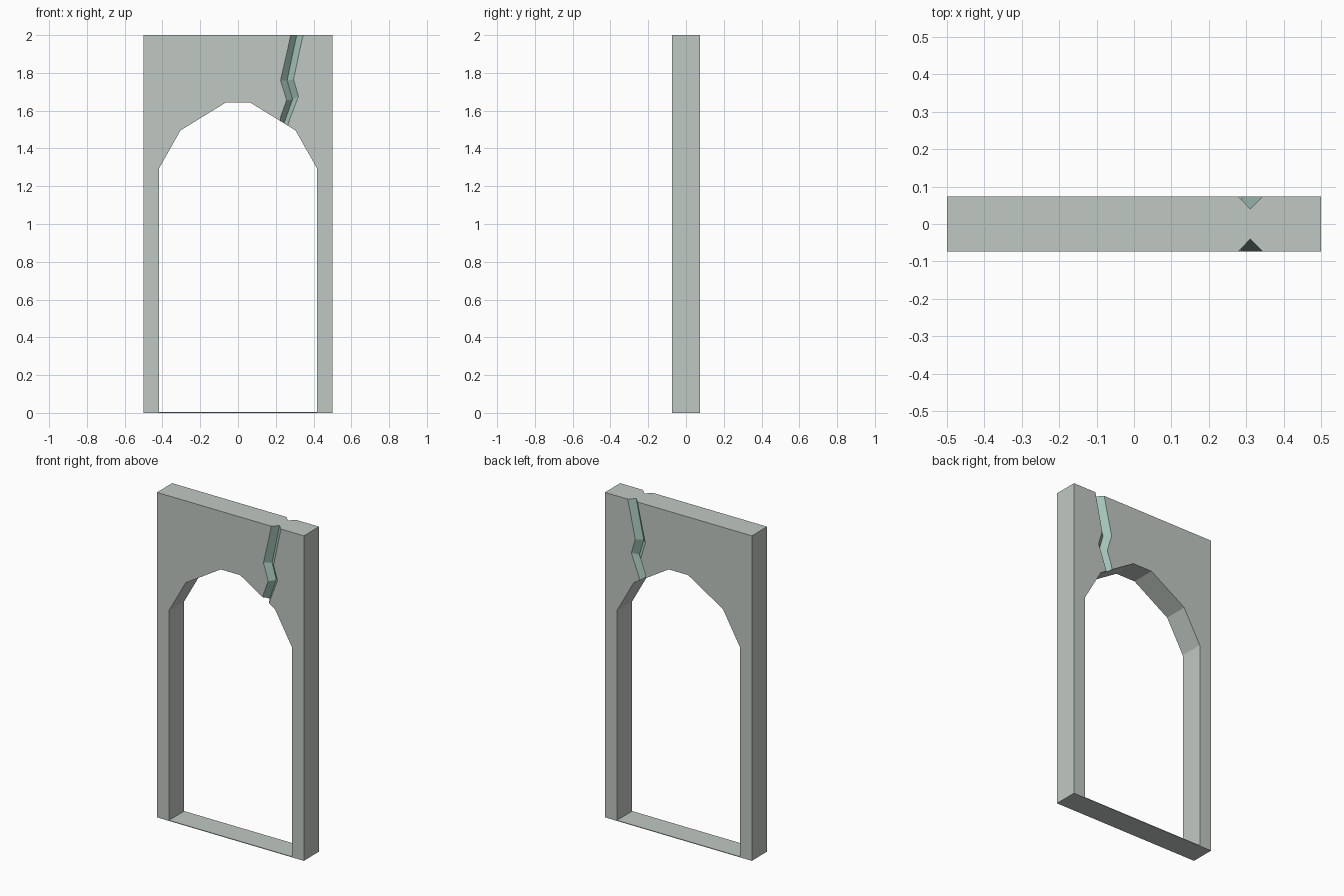
import bpy, bmesh

HALF_DEPTH = 0.074
CRACK_DEPTH = 0.034
SILL = 0.004


def make_material(name, color):
    mat = bpy.data.materials.new(name)
    mat.use_nodes = True
    mat.diffuse_color = color
    mat.node_tree.nodes["Principled BSDF"].inputs["Base Color"].default_value = color
    return mat


def add_object(name, bm):
    bmesh.ops.recalc_face_normals(bm, faces=bm.faces)
    mesh = bpy.data.meshes.new(name)
    bm.to_mesh(mesh)
    bm.free()
    obj = bpy.data.objects.new(name, mesh)
    bpy.context.scene.collection.objects.link(obj)
    return obj


def extrude_profile(name, points, half_depth):
    """Closed x-z outline given depth along y."""
    bm = bmesh.new()
    face = bm.faces.new([bm.verts.new((x, -half_depth, z)) for x, z in points])
    solid = bmesh.ops.extrude_face_region(bm, geom=[face])
    moved = [v for v in solid["geom"] if isinstance(v, bmesh.types.BMVert)]
    bmesh.ops.translate(bm, verts=moved, vec=(0, 2 * half_depth, 0))
    return add_object(name, bm)


def crack_cutter(name, stations, side):
    """V-shaped wedge following the crack, on the front (-1) or back (+1)."""
    bm = bmesh.new()
    rings = []
    for left, mid, right in stations:
        ring = [bm.verts.new((mid[0], side * (HALF_DEPTH - CRACK_DEPTH), mid[1]))]
        for edge in (left, right):
            # Carry the wedge past the wall so it cuts cleanly
            x, z = (2 * e - m for e, m in zip(edge, mid))
            ring.append(bm.verts.new((x, side * (HALF_DEPTH + CRACK_DEPTH), z)))
        rings.append(ring)
    for a, b in zip(rings, rings[1:]):
        for i in range(3):
            j = (i + 1) % 3
            bm.faces.new((a[i], a[j], b[j], b[i]))
    bm.faces.new(rings[0])
    bm.faces.new(rings[-1])
    bmesh.ops.triangulate(bm, faces=bm.faces)
    return add_object(name, bm)


cube = bpy.data.objects.get("Cube")
if cube:
    bpy.data.objects.remove(cube, do_unlink=True)

stone = make_material("pale grey stone", (0.53, 0.58, 0.54, 1))
crack = make_material("grey green crack", (0.37, 0.55, 0.49, 1))

# Wall slab
wall = extrude_profile("arched_wall", [(-0.5, 0), (0.5, 0), (0.5, 2), (-0.5, 2)], HALF_DEPTH)
wall.data.materials.append(stone)
wall.data.materials.append(crack)

# Faceted arch opening above a thin sill
half_arch = [(0.418, SILL), (0.418, 1.295), (0.304, 1.496), (0.066, 1.642)]
outline = half_arch + [(-x, z) for x, z in reversed(half_arch)]
cutters = [extrude_profile("opening_cutter", outline, 0.2)]

# Crack path: left lip, groove bottom, right lip
stations = [
    ((0.300, 2.1), (0.332, 2.1), (0.368, 2.1)),
    ((0.225, 1.76), (0.260, 1.76), (0.294, 1.765)),
    ((0.257, 1.655), (0.289, 1.66), (0.320, 1.676)),
    ((0.214, 1.50), (0.228, 1.49), (0.245, 1.474)),
]
cutters.append(crack_cutter("front_crack_cutter", stations, -1))
cutters.append(crack_cutter("back_crack_cutter", stations, 1))

for cutter in cutters:
    mod = wall.modifiers.new(cutter.name, "BOOLEAN")
    mod.operation = "DIFFERENCE"
    mod.solver = "EXACT"
    mod.object = cutter
    cutter.hide_render = True

# Bake the cuts and discard the cutters
bpy.context.view_layer.update()
evaluated = wall.evaluated_get(bpy.context.evaluated_depsgraph_get())
result = bpy.data.meshes.new_from_object(evaluated)
wall.modifiers.clear()
wall.data = result
for cutter in cutters:
    bpy.data.objects.remove(cutter, do_unlink=True)

# Slanted groove faces take the crack colour
result.materials.clear()
result.materials.append(stone)
result.materials.append(crack)
for poly in result.polygons:
    poly.use_smooth = False
    poly.material_index = 1 if 0.03 < abs(poly.normal.y) < 0.97 else 0
